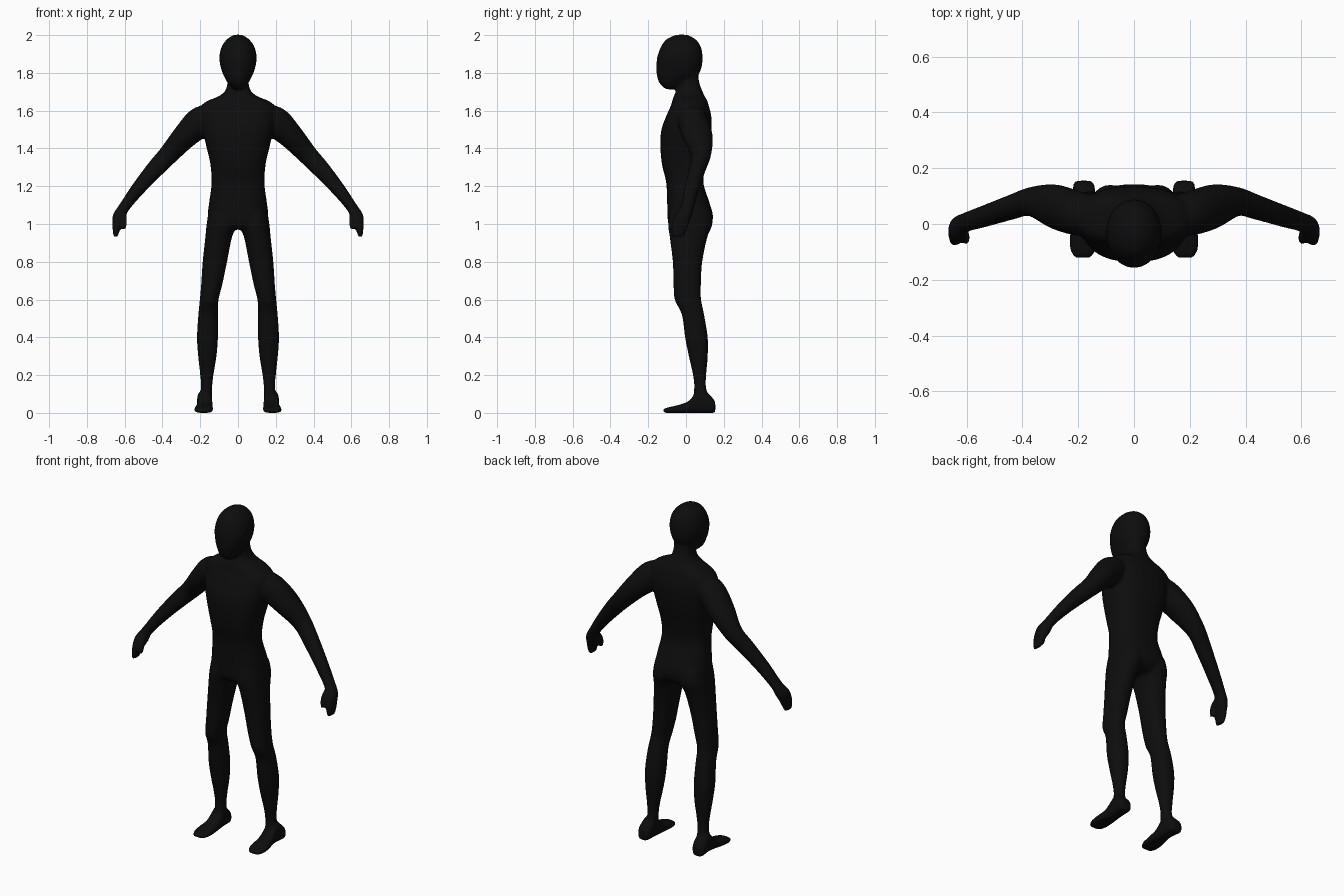
import bpy, bmesh, math
from mathutils import Vector

black = bpy.data.materials.new("matte black")
black.diffuse_color = (0.004, 0.004, 0.004, 1)
bm = bmesh.new()
N = 28


def spline(rows, steps=5):
    """Catmull-Rom interpolation through rows of numbers."""
    out = []
    for i in range(len(rows) - 1):
        a, b, c, d = (rows[max(i - 1, 0)], rows[i], rows[i + 1],
                      rows[min(i + 2, len(rows) - 1)])
        for k in range(steps):
            t = k / steps
            out.append([0.5 * (2 * q + (r - p) * t + (2 * p - 5 * q + 4 * r - s) * t * t
                               + (3 * q - p - 3 * r + s) * t ** 3)
                        for p, q, r, s in zip(a, b, c, d)])
    return out + [list(rows[-1])]


def loft(rings, power=2.0):
    """Closed skin through (centre, half axis u, half axis v) rings."""
    e = 2 / power
    loops = []
    for c, u, v in rings:
        loop = []
        for i in range(N):
            a = 2 * math.pi * i / N
            x, y = math.cos(a), math.sin(a)
            loop.append(bm.verts.new(c + u * math.copysign(abs(x) ** e, x)
                                     + v * math.copysign(abs(y) ** e, y)))
        loops.append(loop)
    for p, q in zip(loops, loops[1:]):
        for i in range(N):
            j = (i + 1) % N
            bm.faces.new((p[i], p[j], q[j], q[i]))
    bm.faces.new(loops[0])
    bm.faces.new(loops[-1])


def upright(rows, s=1, power=2.0):
    """Horizontal sections: z, x low, x high, y front, y back."""
    loft([(Vector((s * (a + b) / 2, (f + k) / 2, z)), Vector(((b - a) / 2, 0, 0)),
           Vector((0, (k - f) / 2, 0))) for z, a, b, f, k in spline(rows)], power)


def limb(rows, s):
    """Sections across a path: x, y, z, half thickness, half depth."""
    rows = spline(rows)
    rings = []
    for i, (x, y, z, t, d) in enumerate(rows):
        p, q = rows[max(i - 1, 0)], rows[min(i + 1, len(rows) - 1)]
        n = Vector((-(q[2] - p[2]), 0, q[0] - p[0])).normalized()
        n.x *= s
        rings.append((Vector((s * x, y, z)), n * t, Vector((0, d, 0))))
    loft(rings)


# torso and neck: z, half width, front, back
torso = [(0.97, .10, -.07, .10), (1.0, .150, -.093, .135), (1.05, .160, -.098, .142),
         (1.12, .152, -.10, .122), (1.22, .140, -.105, .092), (1.32, .147, -.128, .105),
         (1.42, .170, -.136, .125), (1.50, .188, -.13, .134), (1.57, .198, -.105, .134),
         (1.62, .198, -.083, .122), (1.65, .165, -.073, .113), (1.675, .105, -.065, .10),
         (1.705, .068, -.053, .086), (1.75, .056, -.045, .07), (1.83, .056, -.05, .06)]
upright([(z, -w, w, f, b) for z, w, f, b in torso], power=2.5)

# head
head = [(1.713, .022, -.105, -.05), (1.74, .050, -.137, -.01), (1.78, .073, -.153, .055),
        (1.82, .089, -.157, .080), (1.88, .099, -.153, .088), (1.94, .086, -.132, .078),
        (1.98, .056, -.10, .048), (2.002, .02, -.05, .005)]
upright([(z, -w, w, f, b) for z, w, f, b in head], power=2.1)

leg = [(1.07, .01, .155, -.085, .13), (1.0, .004, .166, -.095, .14),
       (.93, .032, .173, -.086, .113), (.80, .058, .187, -.07, .086),
       (.68, .083, .195, -.066, .079), (.60, .103, .202, -.06, .08),
       (.52, .106, .210, -.022, .096), (.40, .106, .217, -.005, .115),
       (.30, .114, .211, .015, .115), (.20, .130, .200, .037, .107),
       (.13, .137, .196, .043, .107), (.03, .137, .212, .03, .14)]
arm = [(.13, .03, 1.58, .06, .07), (.20, .038, 1.54, .08, .08), (.285, .062, 1.46, .066, .08),
       (.37, .08, 1.365, .053, .052), (.44, .06, 1.29, .047, .045),
       (.53, .03, 1.185, .037, .04), (.605, .005, 1.085, .029, .036),
       (.627, -.015, 1.04, .036, .045), (.638, -.03, 1.0, .028, .045),
       (.646, -.038, .96, .017, .04), (.647, -.043, .932, .011, .03)]
thumb = [(.61, -.03, 1.06, .016, .018), (.603, -.05, 1.02, .015, .018),
         (.604, -.06, .972, .011, .013)]
# foot: y, inner x, outer x, top z
foot = [(.155, .155, .205, .055), (.14, .142, .218, .08), (.09, .137, .216, .12),
        (.05, .136, .214, .10), (.01, .134, .22, .06), (-.04, .132, .23, .042),
        (-.09, .136, .23, .03), (-.12, .155, .212, .022)]
for side in (-1, 1):
    upright(leg, side, 2.2)
    limb(arm, side)
    limb(thumb, side)
    loft([(Vector((side * (a + b) / 2, y, h / 2)), Vector(((b - a) / 2, 0, 0)),
           Vector((0, 0, h / 2))) for y, a, b, h in spline(foot, 3)], 3)

# one continuous skin over all the parts
bmesh.ops.recalc_face_normals(bm, faces=bm.faces)
mesh = bpy.data.meshes.new("body")
bm.to_mesh(mesh)
bm.free()
mesh.materials.append(black)
body = bpy.data.objects.new("body", mesh)
bpy.context.collection.objects.link(body)
skin = body.modifiers.new("skin", 'REMESH')
skin.mode = 'VOXEL'
skin.voxel_size = 0.008
skin.use_smooth_shade = True
blend = body.modifiers.new("blend", 'SMOOTH')
blend.factor = 0.5
blend.iterations = 4
